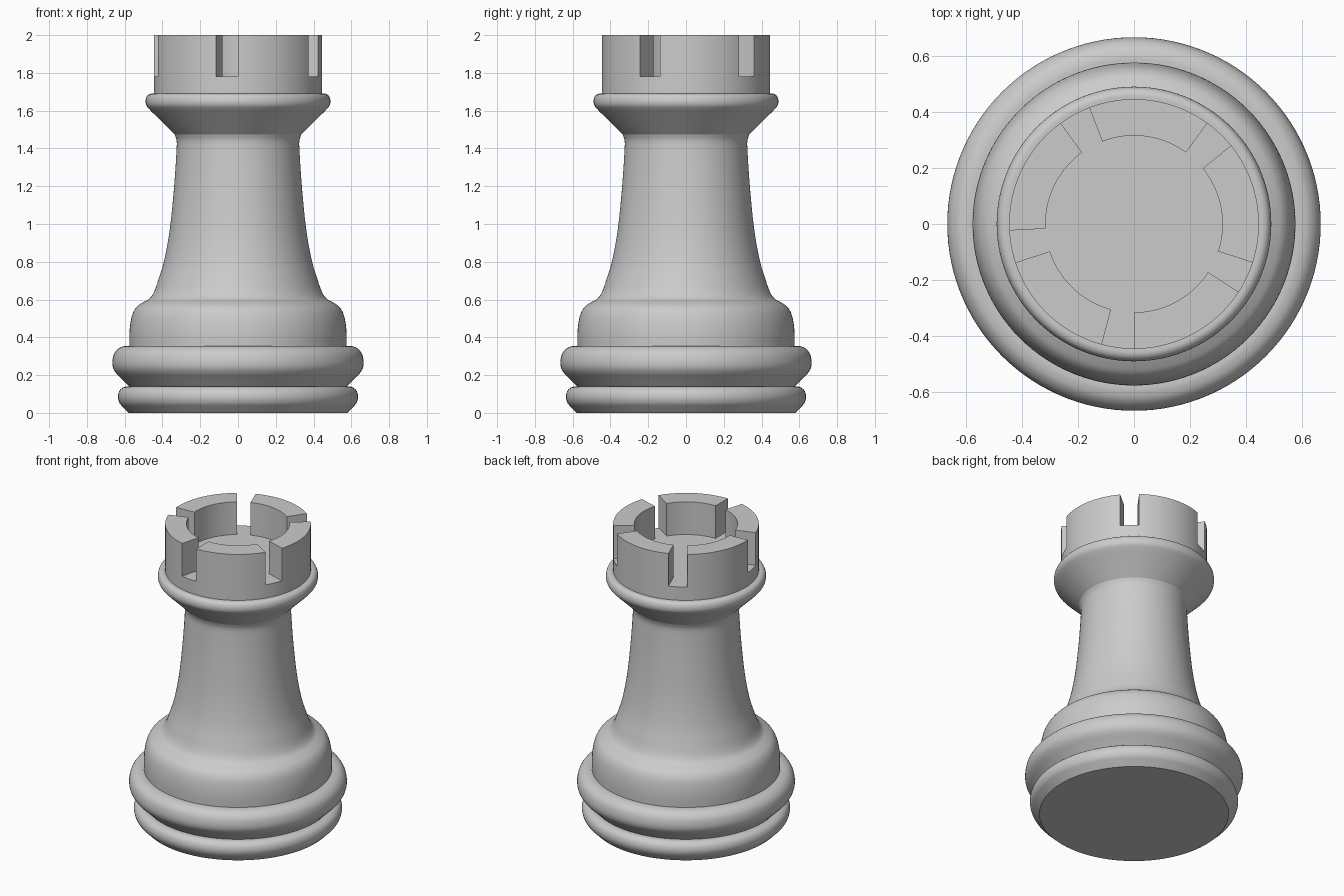
import bpy, bmesh
from math import cos, sin, radians
from mathutils import Vector

if "Cube" in bpy.data.objects:
    bpy.data.objects.remove(bpy.data.objects["Cube"])

SEG = 120   # 3 degrees per segment, so the crown slots fall on segment edges


def smooth_path(pts, steps=4):
    """Catmull-Rom curve through (radius, height) points."""
    p = [Vector(q) for q in pts]
    p = [p[0] * 2 - p[1]] + p + [p[-1] * 2 - p[-2]]
    out = []
    for a, b, c, d in zip(p, p[1:], p[2:], p[3:]):
        for i in range(steps):
            t = i / steps
            out.append((b * 2 + (c - a) * t + (a * 2 - b * 5 + c * 4 - d) * t * t
                        + (b * 3 - a - c * 3 + d) * t ** 3) / 2)
    return out + [p[-2]]


def lathe(profile):
    """Spin a profile about z; returns the bmesh and its face rows."""
    bm = bmesh.new()
    rings = []
    for r, z in profile:
        if r < 1e-5:
            rings.append([bm.verts.new((0, 0, z))] * SEG)
        else:
            rings.append([bm.verts.new((r * cos(radians(i * 360 / SEG)),
                                        r * sin(radians(i * 360 / SEG)), z))
                          for i in range(SEG)])
    rows = []
    for lo, hi in zip(rings, rings[1:]):
        row = []
        for i in range(SEG):
            j = (i + 1) % SEG
            row.append(bm.faces.new(dict.fromkeys((lo[i], lo[j], hi[j], hi[i]))))
        rows.append(row)
    return bm, rows


def finish(bm, name):
    mesh = bpy.data.meshes.new(name)
    bm.to_mesh(mesh)
    bm.free()
    obj = bpy.data.objects.new(name, mesh)
    bpy.context.collection.objects.link(obj)
    bpy.ops.object.select_all(action='DESELECT')
    obj.select_set(True)
    bpy.context.view_layer.objects.active = obj
    bpy.ops.object.shade_smooth_by_angle(angle=radians(30))


# Lower base ring with flat underside
ring = smooth_path([(0.578, 0), (0.605, 0.027), (0.627, 0.052), (0.636, 0.085),
                    (0.627, 0.118), (0.603, 0.137), (0.575, 0.14)])
finish(lathe([(0, 0)] + ring)[0], "base_ring_lower")

# Upper base ring
finish(lathe(smooth_path([(0.575, 0.14), (0.61, 0.175), (0.645, 0.21), (0.662, 0.24),
                          (0.665, 0.275), (0.655, 0.315), (0.63, 0.343),
                          (0.6, 0.354), (0.575, 0.355)]))[0], "base_ring_upper")

# Shoulder and tapering column
column = smooth_path([(0.575, 0.355), (0.575, 0.42), (0.569, 0.48), (0.556, 0.53),
                      (0.533, 0.565), (0.5, 0.587), (0.468, 0.606), (0.445, 0.64),
                      (0.423, 0.7), (0.39, 0.81), (0.36, 0.98), (0.338, 1.2),
                      (0.326, 1.38), (0.325, 1.44), (0.335, 1.473)])
finish(lathe(column)[0], "column")

# Flared collar under the crown
finish(lathe(smooth_path([(0.335, 1.473), (0.38, 1.518), (0.425, 1.563), (0.47, 1.608),
                          (0.486, 1.63), (0.489, 1.655), (0.481, 1.678),
                          (0.465, 1.689), (0.445, 1.69)]))[0], "collar")

# Crown: drum with floor, five wall blocks extruded from its rim
FLOOR, TOP = 1.78, 2.0
bm, rows = lathe([(0.445, 1.69), (0.445, FLOOR), (0.315, FLOOR), (0, FLOOR)])
walls = [rows[1][(18 + 24 * k + i) % SEG] for k in range(5) for i in range(19)]
ext = bmesh.ops.extrude_face_region(bm, geom=walls)["geom"]
bmesh.ops.translate(bm, vec=(0, 0, TOP - FLOOR),
                    verts=[v for v in ext if isinstance(v, bmesh.types.BMVert)])
left = [f for f in walls if f.is_valid]
if left:
    bmesh.ops.delete(bm, geom=left, context='FACES_ONLY')
bmesh.ops.recalc_face_normals(bm, faces=bm.faces[:])
finish(bm, "crown")
